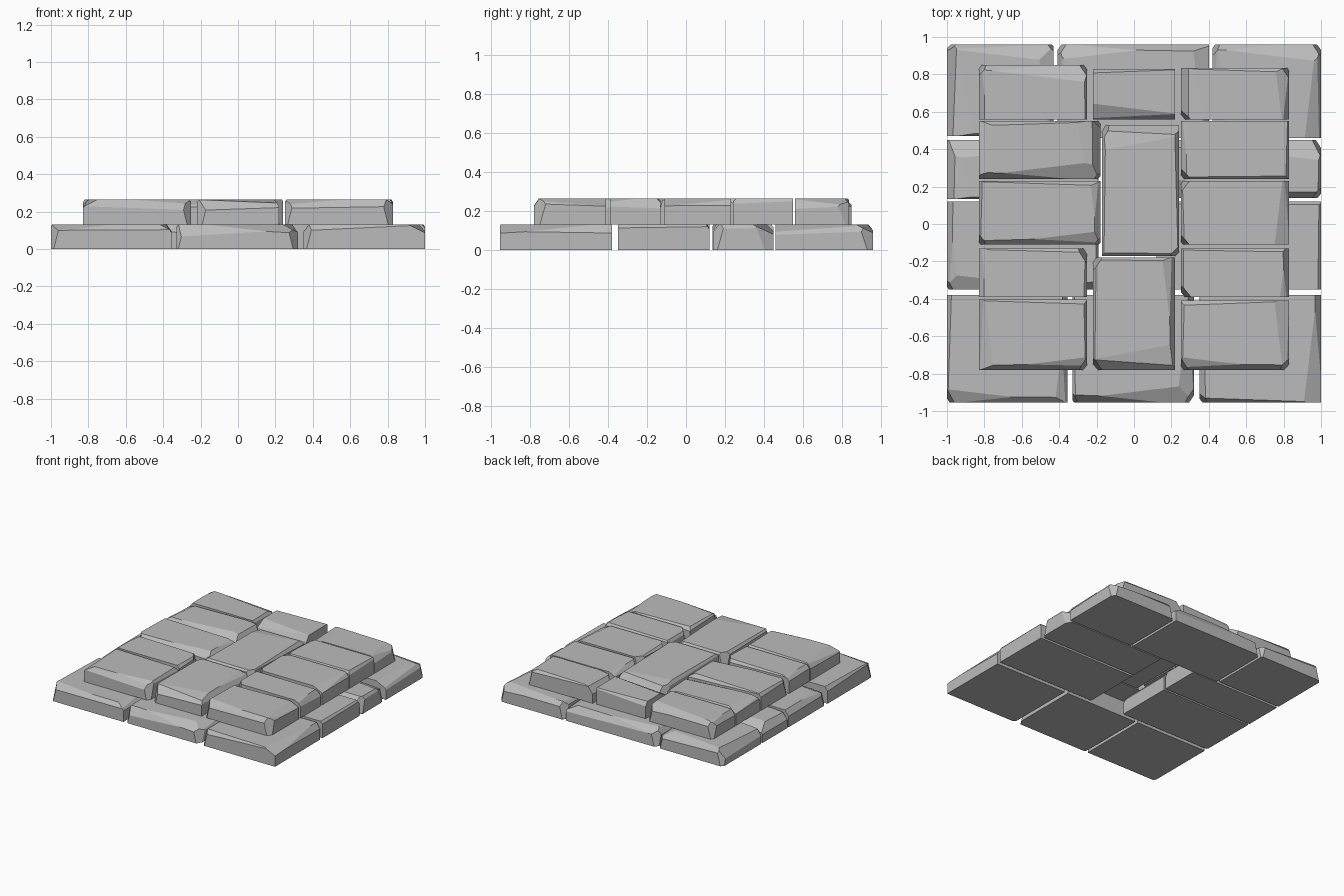
import bpy, bmesh, random
from mathutils import Vector

random.seed(7)
if "Cube" in bpy.data.objects:
    bpy.data.objects.remove(bpy.data.objects["Cube"], do_unlink=True)

stone_grey = bpy.data.materials.new("stone_grey")
stone_grey.use_nodes = True
COLOUR = (0.5, 0.5, 0.5, 1)
stone_grey.diffuse_color = COLOUR
bsdf = next(n for n in stone_grey.node_tree.nodes if n.type == 'BSDF_PRINCIPLED')
bsdf.inputs["Base Color"].default_value = COLOUR
bsdf.inputs["Roughness"].default_value = 0.9

LAYER = 0.132
# chamfer widths: none, small, medium, large
WIDTH = {"n": 0, "s": 0.014, "m": 0.03, "l": 0.048}
SIDES = [Vector(v) for v in ((-1, 0, 0), (1, 0, 0), (0, -1, 0), (0, 1, 0))]
CORNER = {"fl": (-1, -1), "fr": (1, -1), "bl": (-1, 1), "br": (1, 1)}


def chop(bm, point, normal):
    """Slice off everything beyond a plane and cap the cut."""
    geom = bm.verts[:] + bm.edges[:] + bm.faces[:]
    cut = bmesh.ops.bisect_plane(bm, geom=geom, dist=1e-5, plane_co=point,
                                 plane_no=normal, clear_outer=True)
    edges = [e for e in cut["geom_cut"]
             if isinstance(e, bmesh.types.BMEdge) and e.is_boundary]
    if len(edges) > 2:
        bmesh.ops.contextual_create(bm, geom=edges)


def stone(name, x0, x1, y0, y1, chamfers, corners, base):
    """A chiselled block; chamfers are listed left, right, front, back."""
    bm = bmesh.new()
    bmesh.ops.create_cube(bm, size=1)
    half = Vector((x1 - x0, y1 - y0, LAYER)) / 2
    centre = Vector((x0 + x1, y0 + y1, 2 * base + LAYER)) / 2
    for v in bm.verts:
        v.co = centre + v.co * 2 * half

    # chipped upright corners
    for key in corners.split():
        dx, dy = CORNER[key]
        size = random.uniform(0.025, 0.045)
        p = centre + Vector((dx * (half.x - size), dy * half.y, 0))
        chop(bm, p, Vector((dx, dy * random.uniform(0.6, 1), 0.25)))

    # chiselled top edges, with a shallow second facet on the worn ones
    for side, code in zip(SIDES, chamfers):
        w = WIDTH[code]
        if not w:
            continue
        along = Vector((-side.y, side.x, 0))
        reach = abs(side.dot(half))
        p = centre + side * (reach - w) + Vector((0, 0, half.z))
        drop = w * random.uniform(1, 1.6)
        skew = along * random.uniform(-0.04, 0.04)
        chop(bm, p, side * drop + Vector((0, 0, w)) + skew * drop)
        if code == "l":
            p -= side * 0.05
            chop(bm, p, side * 0.16 + Vector((0, 0, 1)) + along * 0.03)
        elif code == "m":
            p -= side * 0.015 - along * random.choice((-0.1, 0.1))
            chop(bm, p, side * 0.5 + Vector((0, 0, 1)) + along * random.choice((-0.06, 0.06)))

    bmesh.ops.recalc_face_normals(bm, faces=bm.faces)
    mesh = bpy.data.meshes.new(name)
    bm.to_mesh(mesh)
    bm.free()
    mesh.materials.append(stone_grey)
    obj = bpy.data.objects.new(name, mesh)
    bpy.context.collection.objects.link(obj)


# lower course, around a hollow centre
lower = [
    ("front_left", -1, -.355, -.955, -.38, "smmn", "fl"),
    ("front_middle", -.33, .32, -.955, -.38, "smmn", "fl fr"),
    ("front_right", .35, 1, -.955, -.38, "mmsn", "fl"),
    ("left_front", -1, -.19, -.35, .12, "msmn", "fl"),
    ("left_back", -1, -.19, .135, .45, "lnsm", ""),
    ("right_front", .12, 1, -.35, .12, "nsns", ""),
    ("right_back", .12, 1, .14, .45, "nsmm", "br fr"),
    ("back_left", -1, -.43, .47, .96, "lmsm", "br bl"),
    ("back_middle", -.41, .4, .46, .96, "mmnm", "bl"),
    ("back_right", .42, 1, .46, .96, "mmnm", "br bl"),
]

# upper course, two side columns and a middle row
upper = [
    ("left_first", -.83, -.25, -.78, -.405, "msms", "fr"),
    ("left_second", -.83, -.25, -.39, -.13, "msns", "br"),
    ("left_third", -.83, -.18, -.11, .23, "smms", "fl fr"),
    ("left_fourth", -.83, -.18, .24, .55, "mlms", "br fr"),
    ("left_fifth", -.83, -.25, .56, .85, "msnm", "bl br"),
    ("middle_front", -.22, .22, -.78, -.18, "smls", "fl bl"),
    ("middle_centre", -.17, .24, -.17, .53, "sssl", "fr bl"),
    ("middle_back", -.22, .22, .56, .83, "nnms", ""),
    ("right_first", .25, .83, -.78, -.41, "smms", "fl fr"),
    ("right_second", .25, .83, -.39, -.13, "smns", "fl"),
    ("right_third", .25, .83, -.11, .23, "smnn", "fl bl"),
    ("right_fourth", .25, .83, .24, .55, "mssn", "fl"),
    ("right_fifth", .25, .83, .56, .835, "lmns", "br fl"),
]

for course, label, base in ((lower, "lower", 0), (upper, "upper", LAYER)):
    for name, *spec in course:
        stone(f"{label}_{name}_stone", *spec, base)
